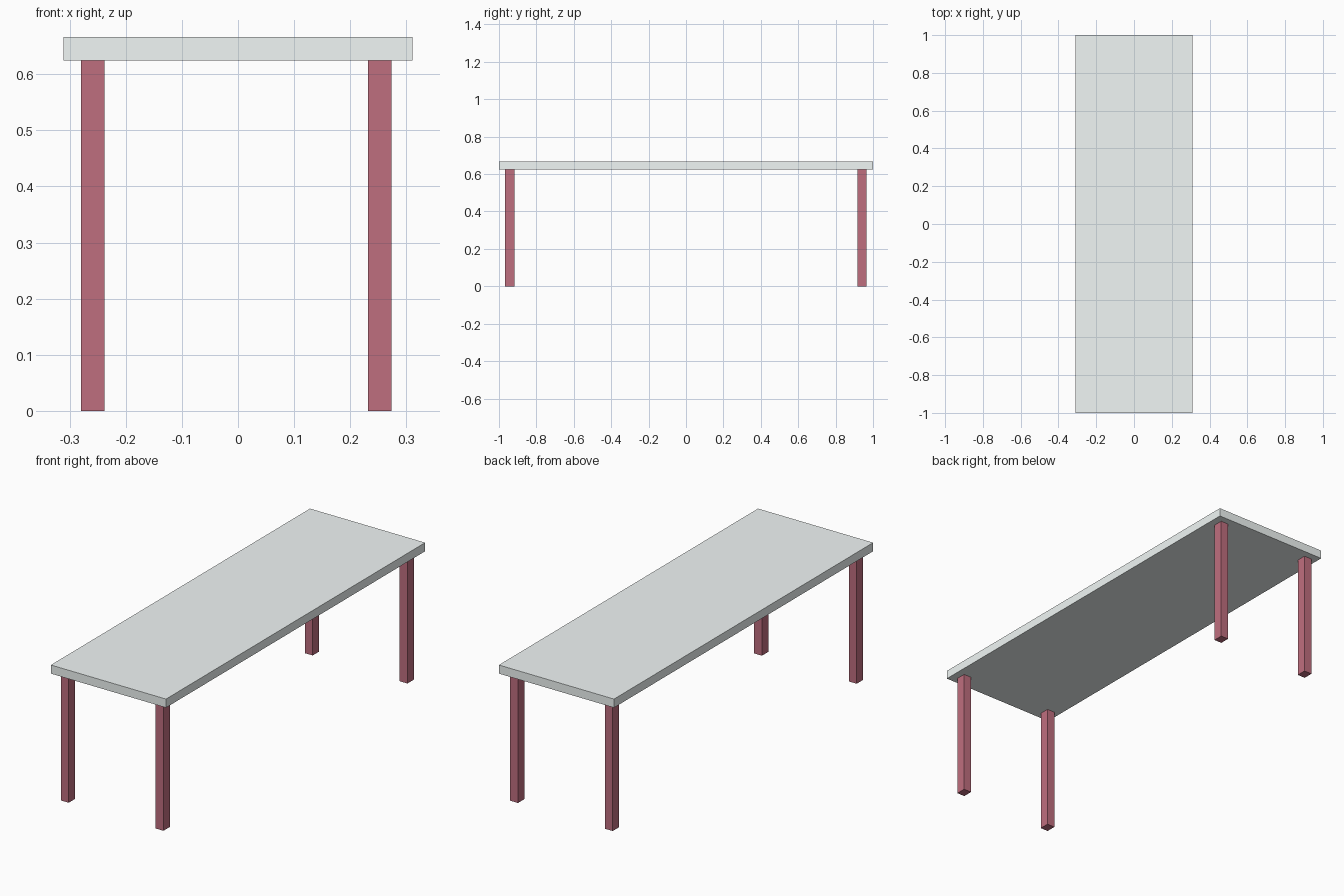
import bpy

if "Cube" in bpy.data.objects:
    bpy.data.objects.remove(bpy.data.objects["Cube"])


def material(name, color):
    mat = bpy.data.materials.new(name)
    mat.diffuse_color = color
    mat.use_nodes = True
    mat.node_tree.nodes["Principled BSDF"].inputs["Base Color"].default_value = mat.diffuse_color
    return mat


def box(name, center, size, mat):
    bpy.ops.mesh.primitive_cube_add(size=1, location=center)
    obj = bpy.context.object
    obj.name = name
    obj.scale = size
    bpy.ops.object.transform_apply(location=False, rotation=False, scale=True)
    obj.data.materials.append(mat)
    return obj


top_mat = material("pale_grey", (0.88, 0.93, 0.92, 1))
leg_mat = material("dark_red", (0.52, 0.156, 0.212, 1))

HEIGHT = 0.666
TOP_THICK = 0.042
LEG_LEN = HEIGHT - TOP_THICK

# Tabletop slab
box("tabletop", (0, 0, HEIGHT - TOP_THICK / 2), (0.622, 2.0, TOP_THICK), top_mat)

# Four square legs, set slightly off centre to the left
for y, end in ((-0.942, "front"), (0.941, "back")):
    for x, side in ((-0.259, "left"), (0.253, "right")):
        box(f"{end}_{side}_leg", (x, y, LEG_LEN / 2), (0.042, 0.049, LEG_LEN), leg_mat)
